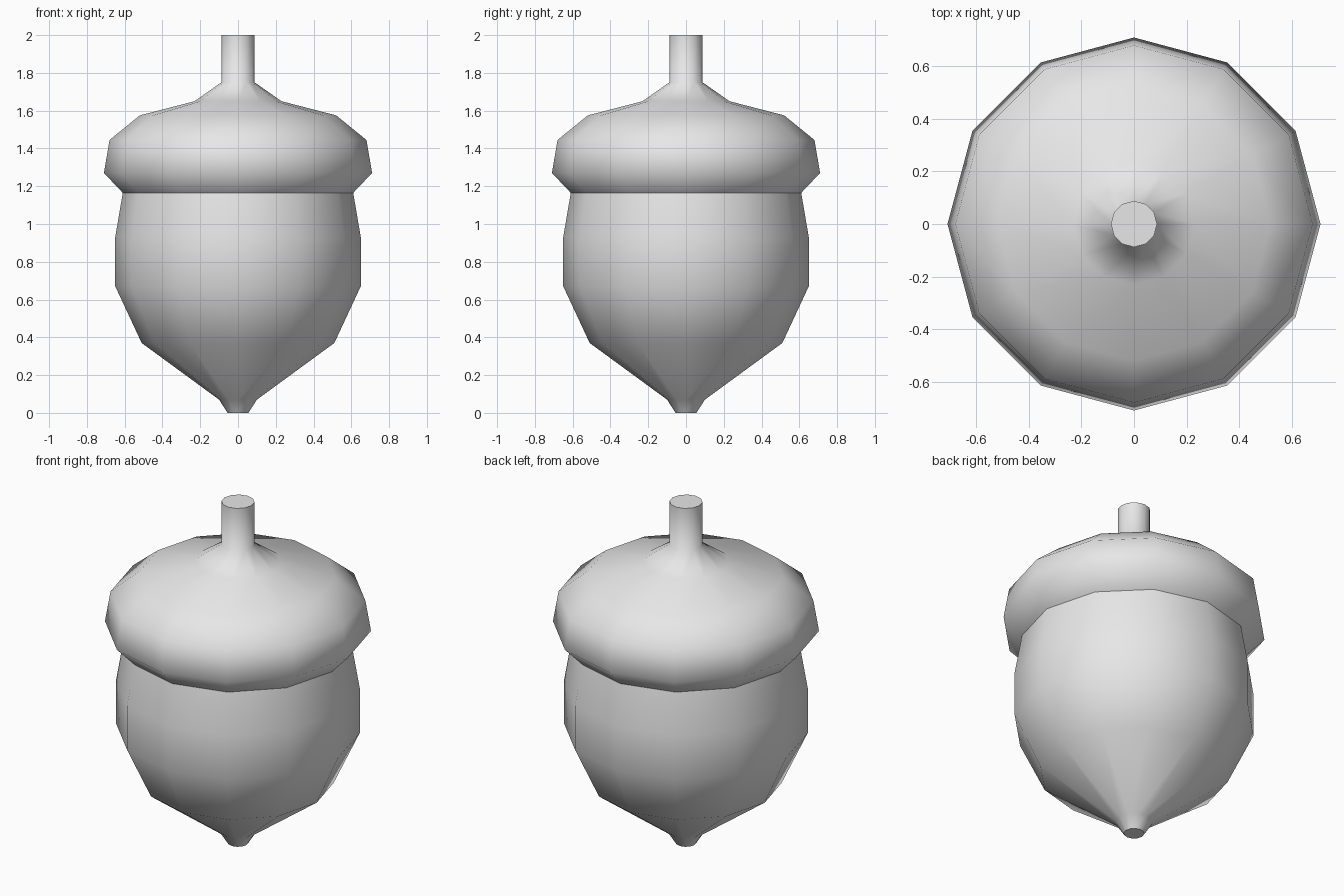
import bpy, bmesh
from math import cos, sin, tau

SIDES = 12

cube = bpy.data.objects.get("Cube")
if cube:
    bpy.data.objects.remove(cube, do_unlink=True)

grey = bpy.data.materials.new("light grey")
grey.use_nodes = True
grey.diffuse_color = (0.8, 0.8, 0.8, 1)
grey.node_tree.nodes["Principled BSDF"].inputs["Base Color"].default_value = (0.8, 0.8, 0.8, 1)


def lathe(name, profile, close_bottom=False, close_top=False):
    """Turn a (radius, height) profile, listed upwards, around the z axis."""
    bm = bmesh.new()
    rings = [[bm.verts.new((r * cos(tau * i / SIDES), r * sin(tau * i / SIDES), z))
              for i in range(SIDES)] for r, z in profile]
    for low, high in zip(rings, rings[1:]):
        for i in range(SIDES):
            j = (i + 1) % SIDES
            bm.faces.new((low[i], low[j], high[j], high[i])).smooth = True
    # flat end discs with a sharp rim
    ends = []
    if close_bottom:
        ends.append(bm.faces.new(rings[0][::-1]))
    if close_top:
        ends.append(bm.faces.new(rings[-1]))
    for disc in ends:
        for edge in disc.edges:
            edge.smooth = False
    mesh = bpy.data.meshes.new(name)
    bm.to_mesh(mesh)
    bm.free()
    mesh.materials.append(grey)
    obj = bpy.data.objects.new(name, mesh)
    bpy.context.collection.objects.link(obj)
    return obj


# nut body with its pointed tip
lathe("nut", [(0.055, 0), (0.1, 0.07), (0.51, 0.37), (0.65, 0.67),
              (0.65, 0.93), (0.61, 1.165)], close_bottom=True)

# cap flowing into the stem
lathe("cap_and_stem", [(0.61, 1.165), (0.71, 1.27), (0.68, 1.445), (0.52, 1.575),
                       (0.23, 1.65), (0.088, 1.75), (0.088, 2)], close_top=True)
